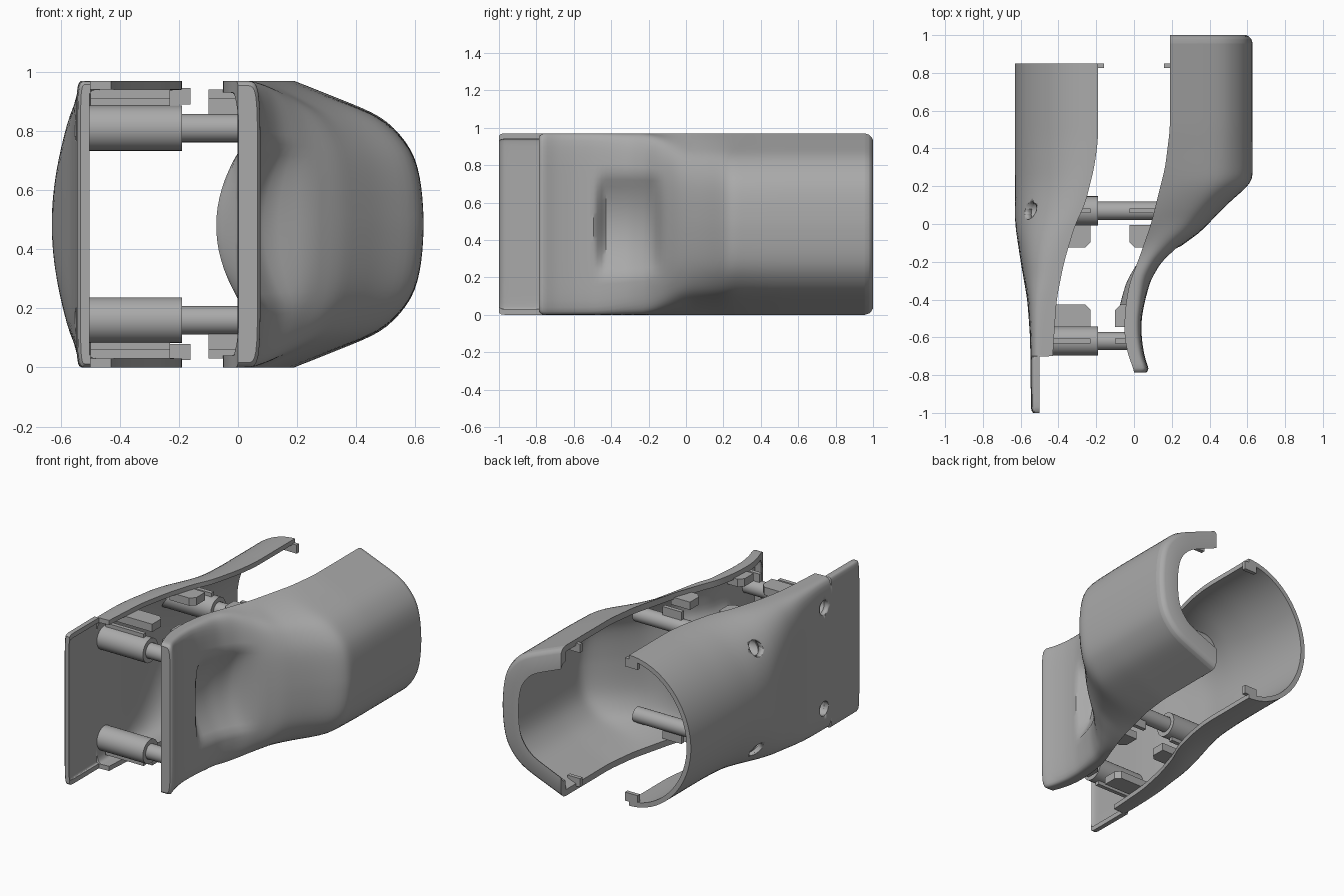
import bpy, bmesh, math

cube = bpy.data.objects.get("Cube")
if cube:
    bpy.data.objects.remove(cube)

H = 0.97          # overall height
MID = H / 2

grey = bpy.data.materials.new("plain grey")
grey.use_nodes = True
colour = (0.4, 0.4, 0.4, 1)
grey.diffuse_color = colour
grey.node_tree.nodes["Principled BSDF"].inputs["Base Color"].default_value = colour


def finish(bm, name, angle=35):
    bmesh.ops.recalc_face_normals(bm, faces=bm.faces)
    me = bpy.data.meshes.new(name)
    bm.to_mesh(me)
    bm.free()
    me.materials.append(grey)
    ob = bpy.data.objects.new(name, me)
    bpy.context.collection.objects.link(ob)
    bpy.ops.object.select_all(action='DESELECT')
    ob.select_set(True)
    bpy.context.view_layer.objects.active = ob
    bpy.ops.object.shade_smooth_by_angle(angle=math.radians(angle))
    return ob


def lerp(knots, y):
    if y <= knots[0][0]:
        return knots[0][1]
    for (a, u), (b, v) in zip(knots, knots[1:]):
        if y <= b:
            return u + (v - u) * (y - a) / (b - a)
    return knots[-1][1]


def soft(knots, y, r=0.05):
    return sum(lerp(knots, y + r * k / 3) for k in range(-3, 4)) / 7


def step(a, b, v):
    t = min(max((v - a) / (b - a), 0), 1)
    return t * t * (3 - 2 * t)


def faceted(c, s):
    """Radius of a softened tapered outline: sloping top, two chamfers, flat side."""
    planes = ((.36, 1), (.704, .676), (.927, .27), (1, 0))
    return sum((u * c + w * abs(s)) ** 30 for u, w in planes) ** (-1 / 30)


def shell(name, side, ys, rim, outer, power, wall, inset, dent, facet):
    """Half shell: outer and inner skins joined along every edge."""
    bm = bmesh.new()
    n = 48
    skins = []
    for inner in (False, True):
        rows = []
        for y in ys:
            e = inset(y) + (wall(y) if inner else 0)
            r = rim(y)
            depth = max(abs(outer(y) - r) - e, 0.002)
            half, p, f = MID - e, power(y), facet(y)
            row = []
            for i in range(n + 1):
                a = math.pi * (i / n - 0.5)
                c, s = max(math.cos(a), 0), math.sin(a)
                k = (1 - f) * (c ** p + abs(s) ** p) ** (-1 / p) + f * faceted(c, s)
                z = MID + half * k * s
                push = dent(y, z) if c * k > 0.2 else 0
                row.append(bm.verts.new((r + side * (depth * k * c - push), y, z)))
            rows.append(row)
        skins.append(rows)
        for p0, p1 in zip(rows, rows[1:]):
            for i in range(n):
                bm.faces.new((p0[i], p0[i + 1], p1[i + 1], p1[i]))
    out, inn = skins
    for j in (0, -1):
        for i in range(n):
            bm.faces.new((out[j][i], out[j][i + 1], inn[j][i + 1], inn[j][i]))
    for i in (0, n):
        for j in range(len(ys) - 1):
            bm.faces.new((out[j][i], out[j + 1][i], inn[j + 1][i], inn[j][i]))
    return finish(bm, name)


def tube(name, x0, x1, y, z, r, bore=0, slant=0):
    """Cylinder along x, optionally hollow, with an optionally slanted start."""
    bm = bmesh.new()
    n, rings = 32, []
    for x, q, k in ((x0, r, slant), (x1, r, 0), (x1, bore, 0), (x0, bore, slant)):
        ring = []
        for i in range(n if q else 0):
            a = 2 * math.pi * i / n
            dz = q * math.sin(a)
            ring.append(bm.verts.new((x + k * dz, y + q * math.cos(a), z + dz)))
        rings.append(ring)
    for a, b in ((0, 1), (1, 2), (2, 3), (3, 0)) if bore else ((0, 1),):
        for i in range(n):
            k = (i + 1) % n
            bm.faces.new((rings[a][i], rings[a][k], rings[b][k], rings[b][i]))
    if not bore:
        bm.faces.new(rings[0])
        bm.faces.new(rings[1])
    return finish(bm, name)


def prism(name, pts, z0, z1):
    """Flat outline in plan, extruded from z0 to z1."""
    bm = bmesh.new()
    f = bm.faces.new([bm.verts.new((x, y, z0)) for x, y in pts])
    new = bmesh.ops.extrude_face_region(bm, geom=[f])["geom"]
    bmesh.ops.translate(bm, vec=(0, 0, z1 - z0), verts=[v for v in new if isinstance(v, bmesh.types.BMVert)])
    return finish(bm, name, 20)


def box(name, x0, x1, y0, y1, z0, z1):
    return prism(name, ((x0, y0), (x1, y0), (x1, y1), (x0, y1)), z0, z1)


def stations(a, b, n, extra=()):
    return sorted(set([a + (b - a) * i / n for i in range(n + 1)] + list(extra)))


# Left shell: flat front panel blending into a half-round back
l_rim = [(-.7, -.43), (-.4, -.41), (-.2, -.37), (0, -.31), (.1, -.26), (.3, -.21), (.45, -.19)]
l_out = [(-1, -.545), (-.6, -.55), (-.4, -.565), (-.2, -.6), (0, -.63)]
l_pow = [(-.6, 9), (-.3, 4), (0, 2.3), (.2, 1.95)]
left = shell("left_shell", -1, stations(-1, .85, 60, (-.703, -.699, -.99)),
             lambda y: -.5 if y < -.7 else soft(l_rim, y),
             lambda y: soft(l_out, y), lambda y: soft(l_pow, y),
             lambda y: .03, lambda y: lerp([(-1, .012), (-.99, .003), (-.98, 0)], y),
             lambda y, z: 0, lambda y: 0)

# Right shell: thin closed front, thumb dent, swollen faceted back with an end lip
r_rim = [(-.785, .005), (-.7, -.03), (-.6, -.05), (-.5, -.05), (-.4, -.04), (-.3, -.02), (-.2, .02),
         (0, .09), (.3, .165), (.5, .19)]
r_out = [(-.785, .085), (-.7, .055), (-.6, .04), (-.5, .04), (-.4, .06), (-.3, .09), (-.2, .15),
         (-.1, .27), (-.05, .345), (.1, .49), (.21, .615), (.25, .63)]
r_pow = [(-.5, 8), (-.3, 4), (-.1, 3.2), (.1, 2.4), (.3, 2.2)]
r_wall = [(-.778, .1), (-.74, .04), (.95, .04), (.955, .1)]
r_end = [(-.785, .016), (-.775, .005), (-.76, 0), (.96, 0), (.98, .008), (.992, .02), (1, .035)]


def thumb(y, z):
    along = step(-.49, -.43, y) * (1 - step(-.19, -.11, y))
    return .088 * along * max(0, 1 - ((z - .48) / .27) ** 2)


right = shell("right_shell", 1,
              stations(-.785, 1, 80, (-.778, -.77, .95, .956, .98, .992)),
              lambda y: soft(r_rim, y, .04), lambda y: soft(r_out, y, .03),
              lambda y: soft(r_pow, y), lambda y: lerp(r_wall, y),
              lambda y: lerp(r_end, y), thumb, lambda y: step(-.25, .05, y))

# Screw holes through the left shell
cutters = [tube("hole_cutter", -.8, -.4, y, z, .046) for y in (-.62, .07) for z in (.81, H - .81)]
for c in cutters:
    c.hide_render = True
    m = left.modifiers.new("hole", 'BOOLEAN')
    m.operation, m.solver, m.object = 'DIFFERENCE', 'EXACT', c
dg = bpy.context.evaluated_depsgraph_get()
drilled = bpy.data.meshes.new_from_object(left.evaluated_get(dg))
left.modifiers.clear()
left.data = drilled
for c in cutters:
    bpy.data.objects.remove(c)

# Bosses, pins, ribs, fins and tabs, repeated at the top and bottom
for level, up in (("upper", 1), ("lower", -1)):
    def zs(a, b):
        return (a, b) if up > 0 else (H - b, H - a)
    z = zs(.81, .81)[0]
    for place, y, start, slant, end, d, rx, gx in (
            ("front", -.62, -.53, 0, .01, 1, (-.5, -.23), (0, -.1)),
            ("rear", .07, -.515, .7, .3, -1, (-.4, -.23), (.11, -.025))):
        tag = level + "_" + place
        tube(tag + "_boss", start, -.19, y, z, .077, .049, up * slant)
        tube(tag + "_pin", -.24, end, y, z, .048)
        a, b = y + d * .075, y + d * .195
        for part, (x0, x1) in (("left", rx), ("right", gx)):
            ch = .03 if x1 < x0 else -.03
            prism(tag + "_" + part + "_rib",
                  ((x0, a), (x1, a), (x1, b - d * .03), (x1 + ch, b), (x0, b)), *zs(.89, .94))
            box(tag + "_" + part + "_fin", x0, x1, y - .013, y + .013, *zs(.85, .91))
    for part, s in (("left", -1), ("right", 1)):
        box(level + "_" + part + "_tab", s * .25, s * .16, .825, .85, *zs(.89, .945))
